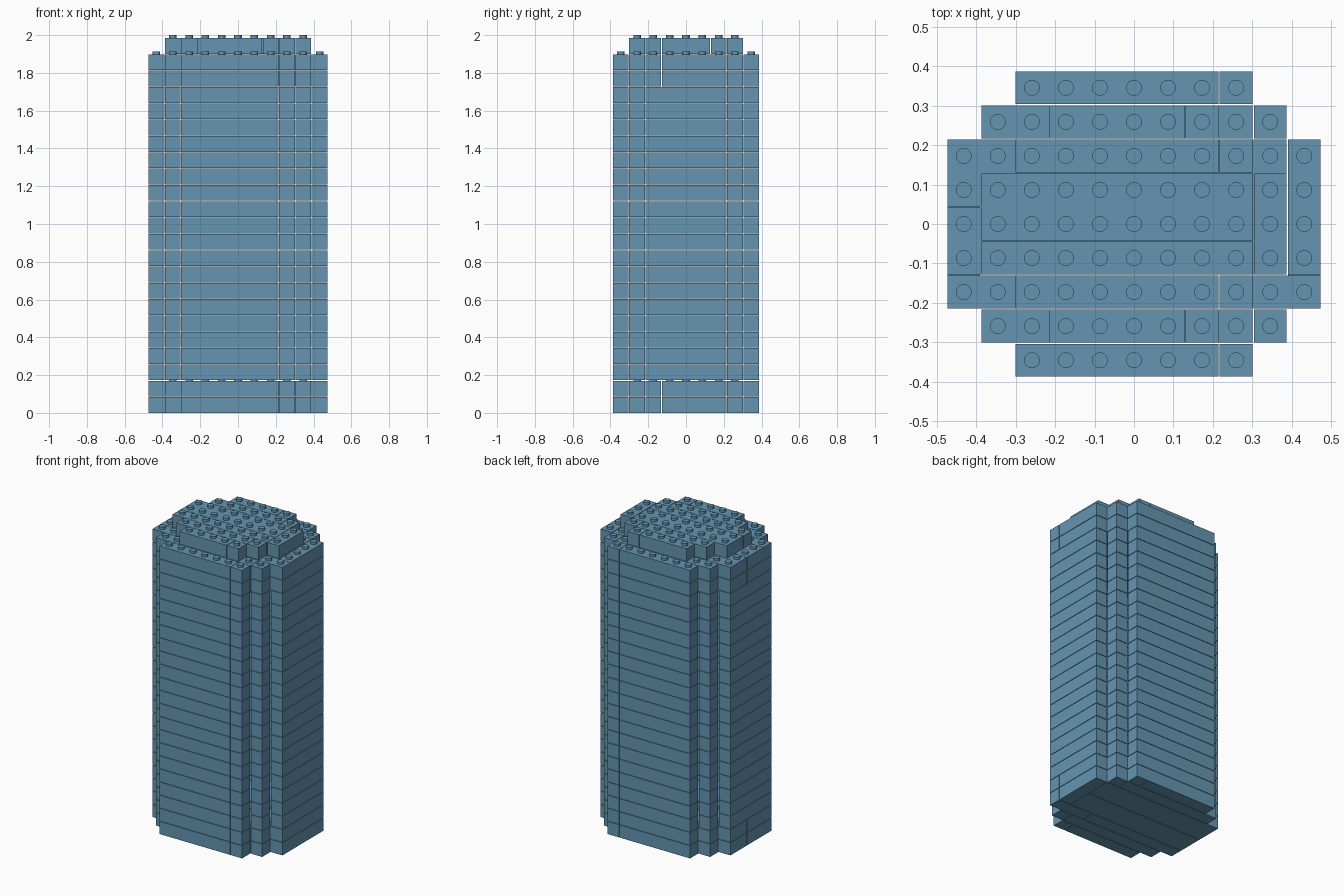
import bpy
import bmesh
import math
from mathutils import Matrix

cube = bpy.data.objects.get("Cube")
if cube:
    bpy.data.objects.remove(cube, do_unlink=True)

P = 0.0864          # grid pitch, also the course height
GAP = 0.003         # slit between neighbouring bricks
STUD_R, STUD_H = 0.02, 0.013
LAYERS = 22

blue = bpy.data.materials.new("steel_blue")
blue.use_nodes = True
colour = (0.13, 0.30, 0.44, 1)
blue.diffuse_color = colour
blue.node_tree.nodes["Principled BSDF"].inputs["Base Color"].default_value = colour


def brick(bm, i0, i1, j0, j1, layer):
    """Solid brick covering grid cells i0..i1 by j0..j1."""
    size = ((i1 - i0 + 1) * P - GAP, (j1 - j0 + 1) * P - GAP, P - GAP)
    centre = ((i0 + i1) / 2 * P, (j0 + j1) / 2 * P, layer * P + size[2] / 2)
    bmesh.ops.create_cube(
        bm, size=1, matrix=Matrix.Translation(centre) @ Matrix.Diagonal((*size, 1)))


def stud(bm, i, j, layer):
    base = (layer + 1) * P - GAP
    height = STUD_H + GAP
    bmesh.ops.create_cone(
        bm, cap_ends=True, segments=20, radius1=STUD_R, radius2=STUD_R, depth=height,
        matrix=Matrix.Translation((i * P, j * P, base + height / 2)))


def finish(bm, name):
    mesh = bpy.data.meshes.new(name)
    bm.to_mesh(mesh)
    bm.free()
    mesh.materials.append(blue)
    obj = bpy.data.objects.new(name, mesh)
    bpy.context.collection.objects.link(obj)
    return obj


def half_width(j, step=0):
    """Half width in cells of the stepped outline; step 1 is the smaller cap."""
    return min(5 - step, 7 - step * 2 - abs(j))


# Brick layouts: (i0, i1, j0, j1)
ends = []
for s in (-4, 4):
    ends += [(-3, 2, s, s), (3, 3, s, s)]
ring = ends + [(i, i, j, j) for i in (-4, 4) for j in (-3, 3)]
ring += [(-5, -5, -2, 2), (5, 5, -2, 2)]

solid = list(ends)
for s in (-3, 3):
    solid += [(-4, 3, s, s), (4, 4, s, s)]
solid += [(-5, 2, -2, -2), (3, 5, -2, -2), (5, 5, -1, 2),
          (-5, 4, -1, 0), (-5, 4, 1, 2)]

cap = [(-4, 3, 0, 1), (-4, 3, -1, -1), (4, 4, -1, 1)]
for s in (-1, 1):
    cap += [(-3, 2, 2 * s, 2 * s), (3, 3, 2 * s, 2 * s),
            (-2, 1, 3 * s, 3 * s), (2, 2, 3 * s, 3 * s)]

# Tower courses: closed at the ends, a hollow wall between
for layer in range(LAYERS):
    closed = layer < 2 or layer >= LAYERS - 2
    bm = bmesh.new()
    for cells in (solid if closed else ring):
        brick(bm, *cells, layer)
    finish(bm, f"{'solid' if closed else 'wall'}_course_{layer + 1}")

# Cap course
bm = bmesh.new()
for cells in cap:
    brick(bm, *cells, LAYERS)
finish(bm, "cap_course")

# Studs on the cap, the ledge around it and the inner floor
cap_studs, ledge_studs, floor_studs = (bmesh.new() for _ in range(3))
for j in range(-4, 5):
    w = half_width(j)
    for i in range(-w, w + 1):
        on_cap = abs(j) <= 3 and abs(i) <= half_width(j, 1)
        if on_cap:
            stud(cap_studs, i, j, LAYERS)
        else:
            stud(ledge_studs, i, j, LAYERS - 1)
        if abs(j) < 4 and abs(i) < w:
            stud(floor_studs, i, j, 1)

for bm, name in ((cap_studs, "cap_studs"), (ledge_studs, "ledge_studs"),
                 (floor_studs, "floor_studs")):
    obj = finish(bm, name)
    bpy.ops.object.select_all(action='DESELECT')
    obj.select_set(True)
    bpy.context.view_layer.objects.active = obj
    bpy.ops.object.shade_smooth_by_angle(angle=math.radians(30))
